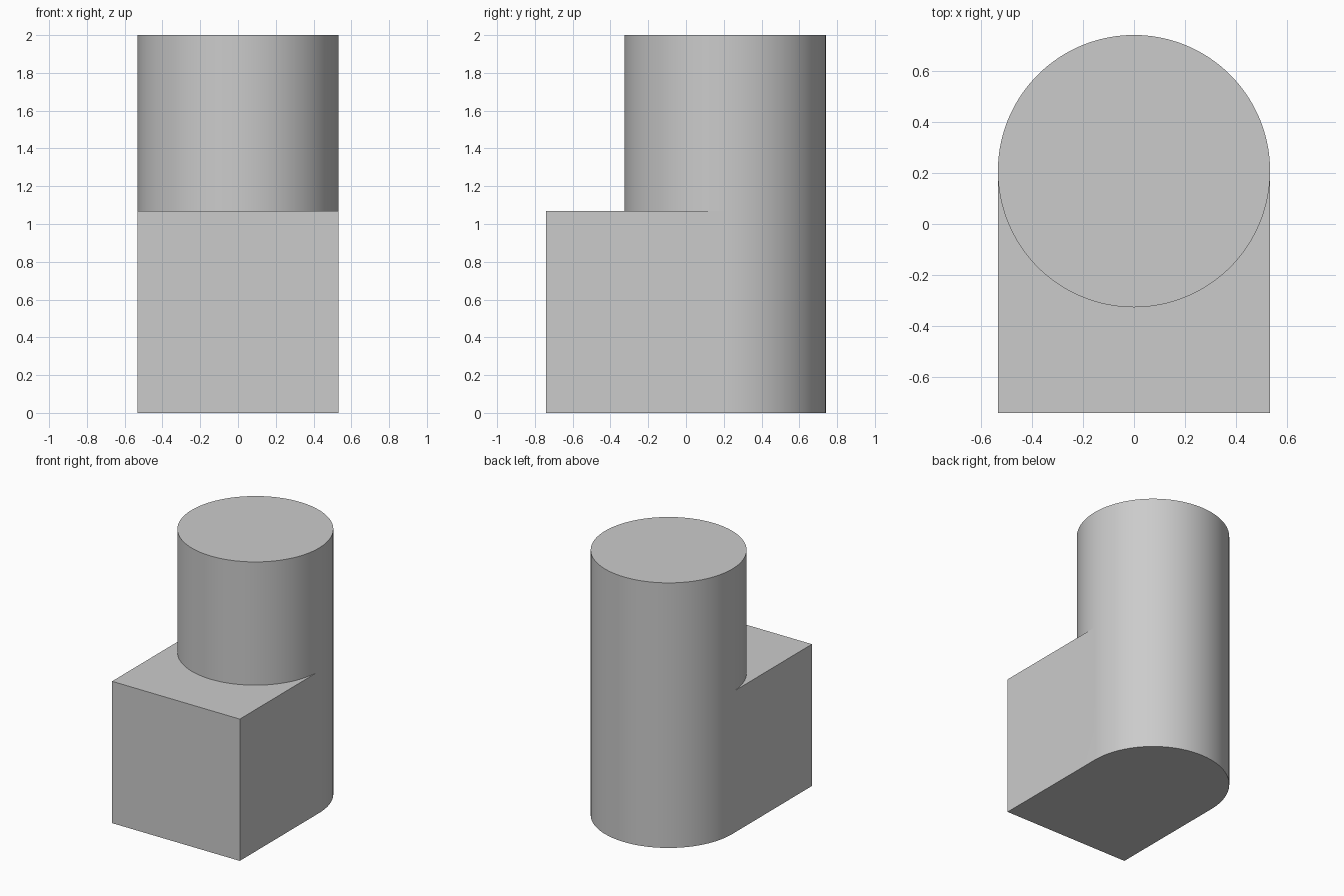
import bpy, bmesh
from math import sin, cos, pi, radians

cube = bpy.data.objects.get("Cube")
if cube:
    bpy.data.objects.remove(cube, do_unlink=True)

RADIUS, CENTRE_Y, FRONT_Y = 0.533, 0.207, -0.74
LEDGE_Z, TOP_Z = 1.07, 2.0
HALF = 64                      # segments per half circle

grey = bpy.data.materials.new("plain grey")
grey.use_nodes = True
colour = (0.6, 0.6, 0.6, 1)
grey.diffuse_color = colour
grey.node_tree.nodes["Principled BSDF"].inputs["Base Color"].default_value = colour

bm = bmesh.new()


def arc(z, start):
    """Half circle of vertices, counter-clockwise, without its end point."""
    return [bm.verts.new((RADIUS * cos(start + pi * i / HALF),
                          CENTRE_Y + RADIUS * sin(start + pi * i / HALF), z))
            for i in range(HALF)]


def corners(z):
    return [bm.verts.new((s * RADIUS, FRONT_Y, z)) for s in (-1, 1)]


def wall(lower, upper, closed):
    n = len(lower)
    for i in range(n if closed else n - 1):
        j = (i + 1) % n
        bm.faces.new((lower[i], lower[j], upper[j], upper[i]))


# Block with a rounded back
back_low = arc(0, 0) + [bm.verts.new((-RADIUS, CENTRE_Y, 0))]
back_mid = arc(LEDGE_Z, 0)
front_mid = arc(LEDGE_Z, pi)
low, mid = corners(0), corners(LEDGE_Z)
base_low = back_low + low
base_mid = back_mid + [front_mid[0]] + mid
wall(base_low, base_mid, True)
bm.faces.new(base_low[::-1])

# Ledge in front of the column
bm.faces.new(mid + [back_mid[0]] + front_mid[::-1])

# Round column above the block
column_top = arc(TOP_Z, 0) + arc(TOP_Z, pi)
wall(back_mid + front_mid, column_top, True)
bm.faces.new(column_top)

bmesh.ops.recalc_face_normals(bm, faces=bm.faces)
mesh = bpy.data.meshes.new("block_with_column")
bm.to_mesh(mesh)
bm.free()
mesh.materials.append(grey)

body = bpy.data.objects.new("block_with_column", mesh)
bpy.context.collection.objects.link(body)
bpy.ops.object.select_all(action="DESELECT")
body.select_set(True)
bpy.context.view_layer.objects.active = body
bpy.ops.object.shade_smooth_by_angle(angle=radians(30))
